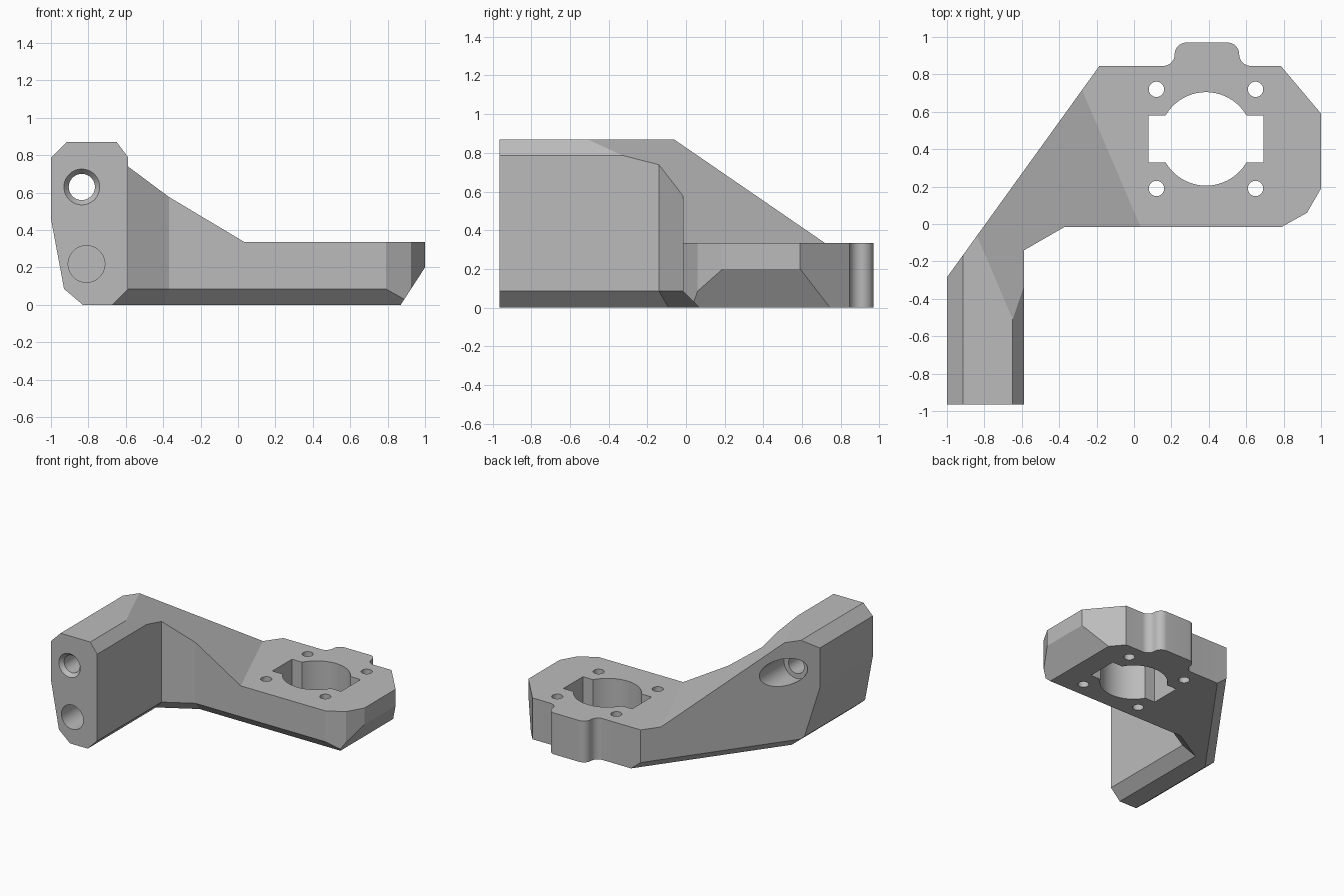
import bpy, bmesh, math
from mathutils import Vector

cube = bpy.data.objects.get("Cube")
if cube:
    bpy.data.objects.remove(cube, do_unlink=True)

grey = bpy.data.materials.new("plain_grey")
grey.use_nodes = True
grey.diffuse_color = (0.5, 0.5, 0.5, 1)
grey.node_tree.nodes["Principled BSDF"].inputs["Base Color"].default_value = (0.5, 0.5, 0.5, 1)


def loft(name, rings):
    """Closed solid through a list of equal-length point rings."""
    bm = bmesh.new()
    vs = [[bm.verts.new(p) for p in ring] for ring in rings]
    n = len(vs[0])
    for a, b in zip(vs, vs[1:]):
        for i in range(n):
            j = (i + 1) % n
            bm.faces.new((a[i], a[j], b[j], b[i]))
    bm.faces.new(vs[0][::-1])
    bm.faces.new(vs[-1])
    bmesh.ops.recalc_face_normals(bm, faces=bm.faces)
    mesh = bpy.data.meshes.new(name)
    bm.to_mesh(mesh)
    bm.free()
    mesh.materials.append(grey)
    obj = bpy.data.objects.new(name, mesh)
    bpy.context.collection.objects.link(obj)
    return obj


def prism_z(name, pts, z0, z1):
    return loft(name, [[(x, y, z) for x, y in pts] for z in (z0, z1)])


def prism_y(name, pts, y0, y1):
    return loft(name, [[(x, y, z) for x, z in pts] for y in (y0, y1)])


def arc(cx, cy, r, a0, a1, steps):
    angles = [math.radians(a0 + (a1 - a0) * i / steps) for i in range(steps + 1)]
    return [(cx + r * math.cos(a), cy + r * math.sin(a)) for a in angles]


def circle(cx, cy, r):
    return arc(cx, cy, r, 0, 360, 64)[:-1]


def edge_chamfer(name, path, size):
    """Mitred 45 degree cutter under an edge; the body lies left of the path."""
    pts = [Vector(p) for p in path]
    dirs = [(b - a).normalized() for a, b in zip(pts, pts[1:])]
    rings = []
    for i, p in enumerate(pts):
        d0, d1 = dirs[max(i - 1, 0)], dirs[min(i, len(dirs) - 1)]
        n0, n1 = Vector((-d0.y, d0.x)), Vector((-d1.y, d1.x))
        m = (n0 + n1) / (1 + n0.dot(n1))
        e = 0.02
        rings.append([(*(p - m * e), size + e), (*(p + m * (size + e)), -e), (*(p - m * e), -e)])
    return loft(name, rings)


# Body outline with the rounded tab at the back
mid = 0.39
half_tab = arc(0.235, 0.9075, 0.0625, 270, 180, 13) + arc(0.11, 0.9075, 0.0625, 0, 90, 13)[1:]
tab = [(mid + u, y) for u, y in half_tab] + [(mid - u, y) for u, y in reversed(half_tab)]
outline = [(-1, -0.965), (-0.587, -0.965), (-0.587, -0.14), (-0.37, -0.015), (0.79, -0.015),
           (0.925, 0.06), (1, 0.19), (1, 0.59), (0.785, 0.845)] + tab + [(-0.185, 0.845), (-1, -0.285)]
body = prism_z("bracket_body", outline, 0, 0.87)
cutters = []

# Flat plate top and the sloping web
crease = Vector((0.31, -0.725, 0)).normalized()
uphill = Vector((crease.y, -crease.x, 0))
origin = Vector((0.035, -0.015, 0))
section = [(-3, 0.335), (0, 0.335), (2, 0.335 + 2 * 0.65), (2, 3), (-3, 3)]
cutters.append(loft("top_cutter", [[origin + crease * t + uphill * d + Vector((0, 0, z))
                                    for d, z in section] for t in (-3, 3)]))

# Arm edges and slanted plate end
cutters.append(prism_y("arm_top_left_cutter", [(-1.1, 0.685), (-0.905, 0.88), (-1.1, 0.88)], -2, 1))
cutters.append(prism_y("arm_top_right_cutter", [(-0.577, 0.774), (-0.656, 0.88), (-0.577, 0.88)], -2, 1))
cutters.append(prism_y("arm_lower_cutter", [(-1.1, 0.46), (-1, 0.46), (-0.93, 0.085), (-0.83, 0),
                                            (-0.83, -0.1), (-1.1, -0.1)], -2, 0.4))
cutters.append(prism_y("plate_end_cutter", [(1.065, 0.3), (0.805, -0.1), (1.2, -0.1), (1.2, 0.3)], -1, 2))

# Bottom chamfers along the front and the long diagonal
cutters.append(edge_chamfer("front_chamfer_cutter",
                            [(-0.587, -2), (-0.587, -0.14), (-0.37, -0.015), (2, -0.015)], 0.085))
a, b = Vector((-0.185, 0.845)), Vector((-1, -0.285))
cutters.append(edge_chamfer("diagonal_chamfer_cutter", [a + (a - b) * 0.3, b + (b - a) * 0.3], 0.07))

# Round opening, side slots and screw holes in the plate
cutters.append(prism_z("round_opening_cutter", circle(0.385, 0.455, 0.25), -1, 2))
cutters.append(prism_z("slot_cutter", [(0.077, 0.33), (0.693, 0.33), (0.693, 0.58), (0.077, 0.58)], -1, 2))
for x in (0.12, 0.65):
    for y in (0.19, 0.72):
        cutters.append(prism_z("screw_hole_cutter", circle(x, y, 0.041), -1, 2))

# Arm bores: through hole with countersink and rear recess, and a blind hole
hx, hz = -0.835, 0.63
cutters.append(prism_y("through_hole_cutter", circle(hx, hz, 0.07), -2, 1))
cutters.append(prism_y("rear_recess_cutter", circle(hx, hz, 0.11), -0.22, 1))
cutters.append(loft("countersink_cutter", [[(x, y, z) for x, z in circle(hx, hz, r)]
                                           for y, r in ((-0.995, 0.12), (-0.915, 0.055))]))
cutters.append(prism_y("blind_hole_cutter", circle(-0.81, 0.218, 0.098), -2, -0.66))

# Apply the cuts
bpy.ops.object.select_all(action="DESELECT")
bpy.context.view_layer.objects.active = body
body.select_set(True)
for cutter in cutters:
    cutter.hide_render = True
    mod = body.modifiers.new(cutter.name, "BOOLEAN")
    mod.operation = "DIFFERENCE"
    mod.solver = "EXACT"
    mod.object = cutter
    bpy.ops.object.modifier_apply(modifier=mod.name)
    bpy.data.objects.remove(cutter, do_unlink=True)
bpy.ops.object.shade_smooth_by_angle(angle=math.radians(8))
